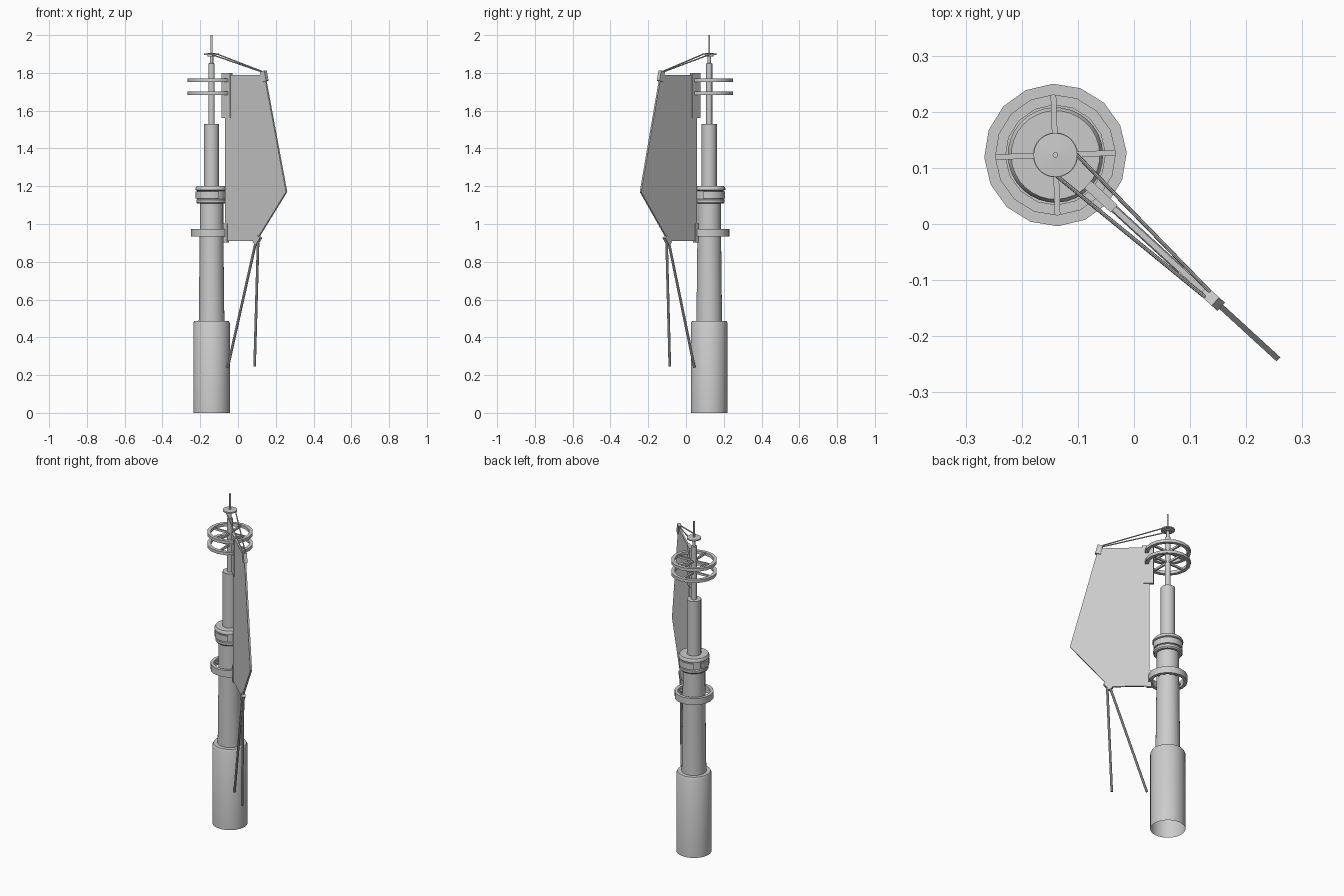
import bpy, bmesh
from math import sin, cos, pi, radians, atan2
from mathutils import Vector, Matrix

if "Cube" in bpy.data.objects:
    bpy.data.objects.remove(bpy.data.objects["Cube"])

# Local frame: mast on the z axis, panel pointing along +x; then turned and placed
PLACE = Matrix.Translation((-0.14, 0.123, 0)) @ Matrix.Rotation(radians(-42.5), 4, 'Z')


def finish(name, bm, smooth=True):
    bmesh.ops.recalc_face_normals(bm, faces=bm.faces)
    me = bpy.data.meshes.new(name)
    bm.to_mesh(me)
    bm.free()
    ob = bpy.data.objects.new(name, me)
    bpy.context.collection.objects.link(ob)
    ob.matrix_world = PLACE
    if smooth:
        bpy.ops.object.select_all(action='DESELECT')
        ob.select_set(True)
        bpy.context.view_layer.objects.active = ob
        bpy.ops.object.shade_smooth_by_angle(angle=radians(35))
    return ob


def lathe(name, profile, sides=32, start=0.0, span=360.0, loop=False, top=False):
    """Revolve (radius, z) points; loop closes the profile into a ring section."""
    bm = bmesh.new()
    full = span >= 360
    n = sides if full else sides + 1
    cols = []
    for i in range(n):
        a = radians(start + span * i / sides)
        cols.append([bm.verts.new((r * cos(a), r * sin(a), z)) for r, z in profile])
    m = len(profile)
    for i in range(sides):
        a, b = cols[i], cols[(i + 1) % n]
        for j in range(m if loop else m - 1):
            k = (j + 1) % m
            bm.faces.new((a[j], b[j], b[k], a[k]))
    if not full:
        bm.faces.new(cols[0])
        bm.faces.new(cols[-1])
    if top:
        bm.faces.new([c[-1] for c in cols])
    return finish(name, bm)


def ring(name, r0, r1, z0, z1, **kw):
    return lathe(name, [(r0, z0), (r1, z0), (r1, z1), (r0, z1)], loop=True, **kw)


def box(name, centre, size, tilt=0.0, turn=0.0):
    bm = bmesh.new()
    m = (Matrix.Rotation(turn, 4, 'Z') @ Matrix.Translation(centre)
         @ Matrix.Rotation(tilt, 4, 'Y') @ Matrix.Diagonal((*size, 1)))
    bmesh.ops.create_cube(bm, size=1, matrix=m)
    return finish(name, bm, False)


def rod(name, p, q, r, sides=8):
    p, q = Vector(p), Vector(q)
    d = q - p
    bm = bmesh.new()
    m = Matrix.Translation((p + q) / 2) @ d.to_track_quat('Z', 'Y').to_matrix().to_4x4()
    bmesh.ops.create_cone(bm, cap_ends=True, segments=sides, radius1=r, radius2=r,
                          depth=d.length, matrix=m)
    return finish(name, bm, False)


# Stepped mast, hollow at the foot
lathe("base_tube", [(0.097, 0), (0.097, 0.475), (0.091, 0.487), (0.06, 0.487)])
lathe("lower_mast", [(0.068, 0.48), (0.062, 1.0), (0.062, 1.12)])
lathe("upper_mast", [(0.04, 1.19), (0.04, 1.53)], top=True)
lathe("top_mast", [(0.016, 1.52), (0.016, 1.85), (0.009, 1.852), (0.009, 1.9)], sides=16, top=True)
rod("antenna", (0, 0, 1.89), (0, 0, 2.0), 0.005, 12)

# Collar with two curved plates
lathe("collar", [(0.06, 1.108), (0.076, 1.108), (0.081, 1.115), (0.081, 1.128), (0.076, 1.133),
                 (0.076, 1.176), (0.085, 1.18), (0.085, 1.19), (0.079, 1.2), (0.038, 1.2)])
for i, s in enumerate((20, 195)):
    ring(f"collar_plate_{i + 1}", 0.074, 0.084, 1.136, 1.172, sides=16, start=s, span=145)

# Cap disc
lathe("cap_disc", [(0.009, 1.888), (0.022, 1.888), (0.022, 1.894), (0.039, 1.896),
                   (0.039, 1.903), (0.004, 1.905)])

# Spoked hoops
for name, r0, r1, z0, z1, hub in (("top_hoop", 0.107, 0.127, 1.752, 1.77, 0.01),
                                  ("middle_hoop", 0.107, 0.127, 1.683, 1.701, 0.01),
                                  ("lower_hoop", 0.089, 0.108, 0.933, 0.973, 0.055)):
    ring(name, r0, r1, z0, z1, sides=16, start=44.5)
    for k in range(4):
        box(f"{name}_spoke_{k + 1}", ((hub + r0 + 0.002) / 2, 0, (z0 + z1) / 2),
            (r0 + 0.002 - hub, 0.01, 0.012), turn=radians(44.5 + 90 * k))

# Flat panel
outline = [(0.1, 0.91), (0.322, 0.91), (0.539, 1.17), (0.383, 1.79), (0.1, 1.79)]
bm = bmesh.new()
face = bm.faces.new([bm.verts.new((x, -0.005, z)) for x, z in outline])
new = bmesh.ops.extrude_face_region(bm, geom=[face])["geom"]
bmesh.ops.translate(bm, vec=(0, 0.01, 0), verts=[v for v in new if isinstance(v, bmesh.types.BMVert)])
bm.faces.ensure_lookup_table()
finish("panel", bm, False)

# Panel mounts and corner clamps
box("upper_mount", (0.11, 0, 1.68), (0.064, 0.018, 0.24))
box("lower_mount", (0.104, 0, 0.953), (0.028, 0.018, 0.1))
box("upper_clamp", (0.379, 0, 1.782), (0.03, 0.02, 0.056), tilt=-atan2(0.156, 0.62))
box("lower_clamp", (0.329, 0, 0.915), (0.026, 0.02, 0.05), tilt=atan2(0.217, 0.26))

# Stays: a pair over the top, a pair hanging below
for i, s in enumerate((-1, 1)):
    rod(f"upper_stay_{i + 1}", (0.026, 0.026 * s, 1.897), (0.375, 0.006 * s, 1.803), 0.0035)
rod("inner_lower_stay", (0.318, 0, 0.905), (0.116, 0, 0.24), 0.007)
rod("outer_lower_stay", (0.334, 0, 0.905), (0.309, 0, 0.245), 0.007)
